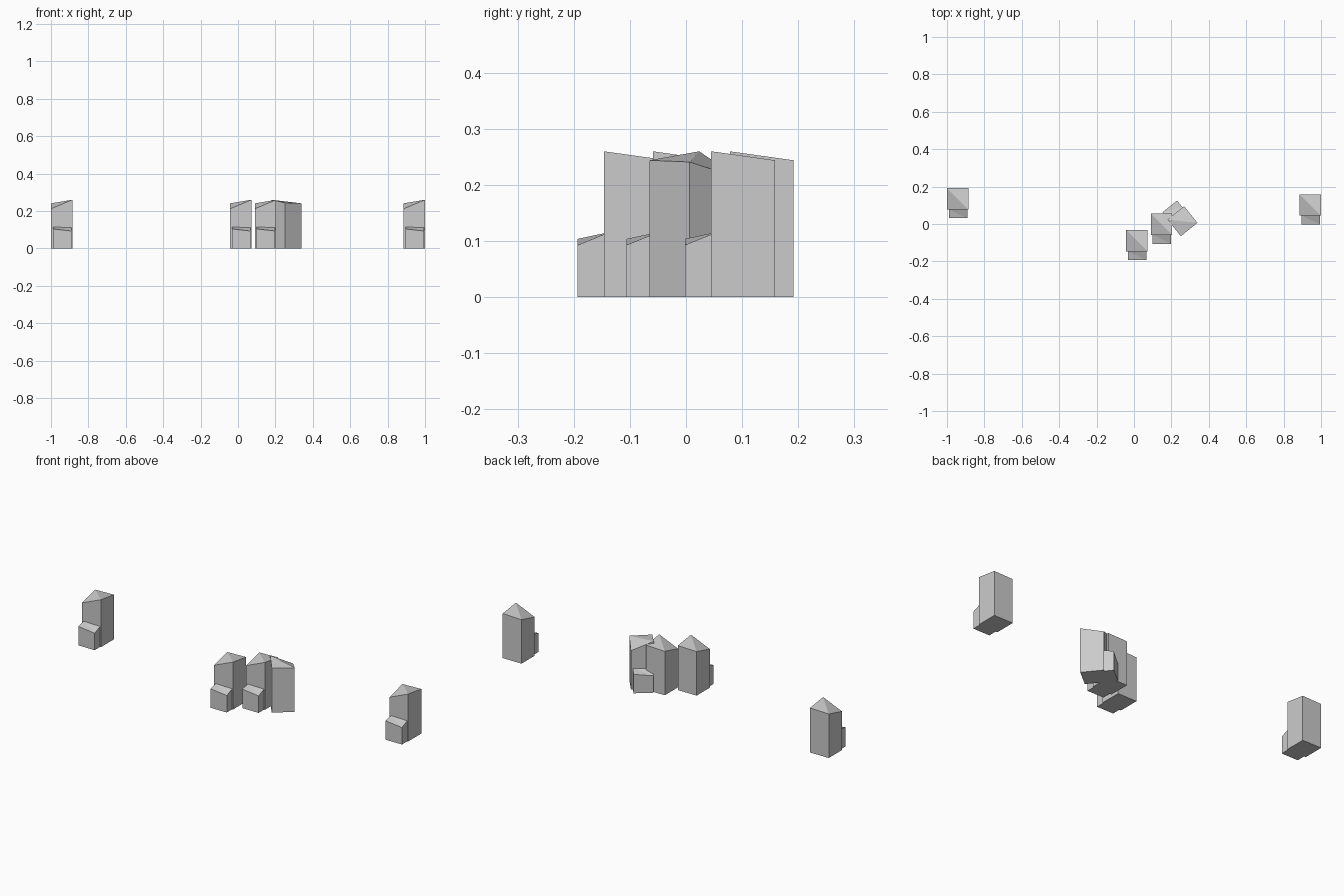
import bpy, bmesh, math

if "Cube" in bpy.data.objects:
    bpy.data.objects.remove(bpy.data.objects["Cube"])


def block(bm, x0, x1, y0, y1, tops):
    """Upright block with separate corner heights: front left, front right, back right, back left."""
    xy = [(x0, y0), (x1, y0), (x1, y1), (x0, y1)]
    low = [bm.verts.new((x, y, 0)) for x, y in xy]
    top = [bm.verts.new((x, y, z)) for (x, y), z in zip(xy, tops)]
    bm.faces.new(low[::-1])
    for i in range(4):
        j = (i + 1) % 4
        bm.faces.new((low[i], low[j], top[j], top[i]))
    # roof folded along the front right - back left diagonal
    bm.faces.new((top[0], top[1], top[3]))
    bm.faces.new((top[1], top[2], top[3]))


def make_mesh(name, *args):
    bm = bmesh.new()
    block(bm, *args)
    mesh = bpy.data.meshes.new(name)
    bm.to_mesh(mesh)
    bm.free()
    return mesh


# Shared tower and low porch meshes, origin at the tower's base centre
W = 0.057
tower = make_mesh("tower", -W, W, -W, W, (0.212, 0.26, 0.244, 0.241))
porch = make_mesh("porch", -0.047, 0.052, -W - 0.047, -W, (0.104, 0.093, 0.112, 0.114))

# Placements: x, y, rotation in degrees
places = [
    (-0.943, 0.135, 0),
    (0.015, -0.089, 0),
    (0.147, -0.002, 0),
    (0.943, 0.102, 0),
    (0.259, 0.015, 219),
]
for i, (x, y, angle) in enumerate(places, 1):
    for part, mesh in (("tower", tower), ("porch", porch)):
        ob = bpy.data.objects.new(f"{part}_{i}", mesh)
        ob.location = (x, y, 0)
        ob.rotation_euler.z = math.radians(angle)
        bpy.context.collection.objects.link(ob)
